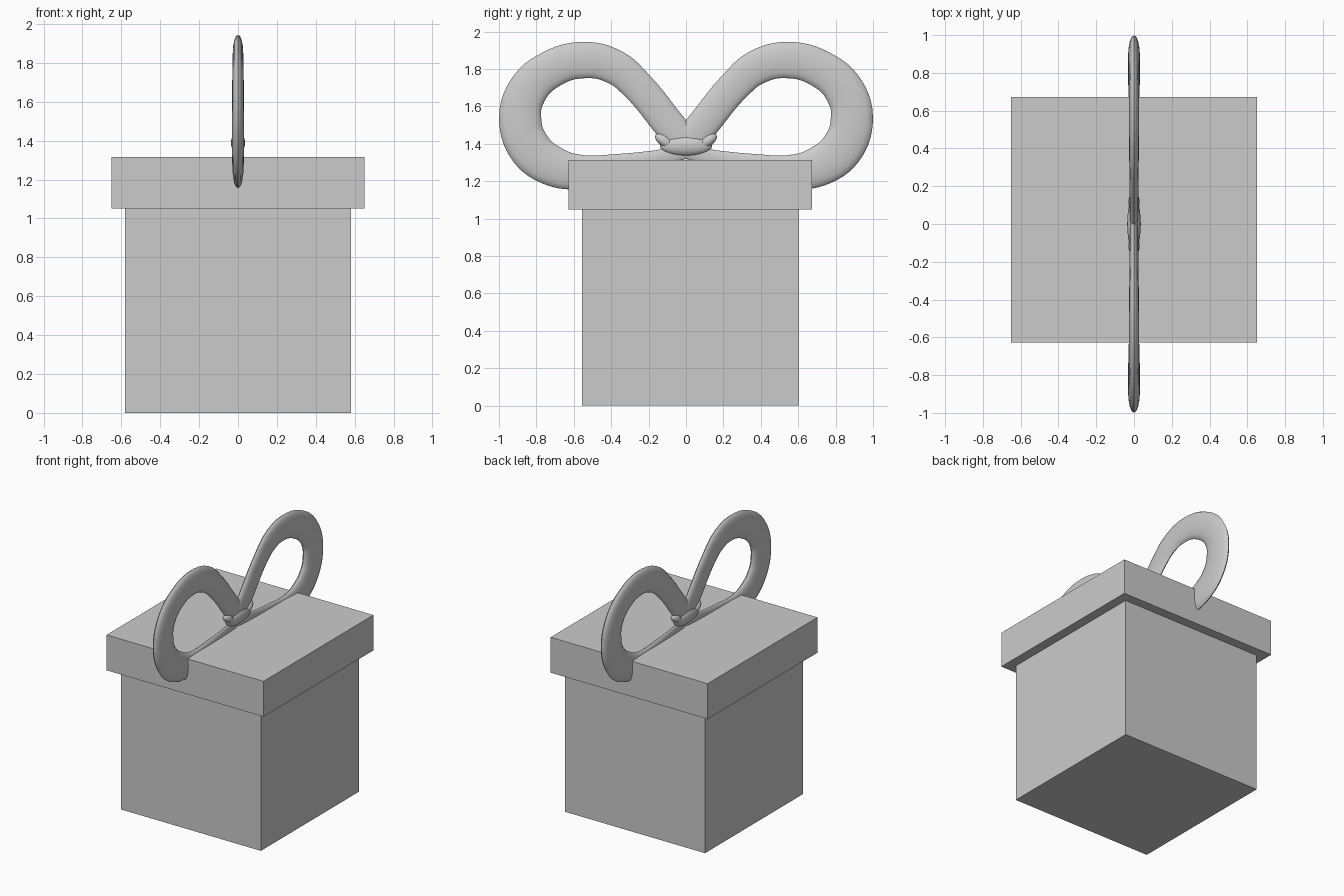
import bpy
from math import radians

if "Cube" in bpy.data.objects:
    bpy.data.objects.remove(bpy.data.objects["Cube"])

BOX_Y = 0.023


def block(name, width, depth, z0, z1):
    bpy.ops.mesh.primitive_cube_add(size=1, location=(0, BOX_Y, (z0 + z1) / 2))
    ob = bpy.context.object
    ob.name = name
    ob.scale = (width, depth, z1 - z0)
    bpy.ops.object.transform_apply(location=False, rotation=False, scale=True)
    return ob


# Gift box and lid
block("box", 1.16, 1.16, 0, 1.05)
block("lid", 1.30, 1.30, 1.05, 1.315)

# Bow loop path: y, z, in-plane half width
LOOP = [(0.0, 1.40, 0.08), (0.075, 1.485, 0.085), (0.26, 1.71, 0.086),
        (0.38, 1.81, 0.092), (0.54, 1.848, 0.097), (0.72, 1.80, 0.10),
        (0.85, 1.68, 0.107), (0.886, 1.52, 0.113), (0.83, 1.37, 0.114),
        (0.72, 1.285, 0.108), (0.58, 1.25, 0.094), (0.38, 1.275, 0.07),
        (0.15, 1.325, 0.042), (0.0, 1.36, 0.04)]


def bow_loop(name, side):
    cu = bpy.data.curves.new(name, 'CURVE')
    cu.dimensions = '3D'
    cu.bevel_depth = 1.0
    cu.bevel_resolution = 6
    cu.resolution_u = 6
    cu.use_fill_caps = True
    sp = cu.splines.new('BEZIER')
    sp.bezier_points.add(len(LOOP) - 1)
    for p, (y, z, r) in zip(sp.bezier_points, LOOP):
        p.co = (0, side * y, z)
        p.radius = r
        p.handle_left_type = p.handle_right_type = 'AUTO'
    ob = bpy.data.objects.new(name, cu)
    bpy.context.collection.objects.link(ob)
    ob.scale.x = 0.28          # flatten the ribbon
    finish(ob, True)


def finish(ob, convert=False):
    bpy.ops.object.select_all(action='DESELECT')
    ob.select_set(True)
    bpy.context.view_layer.objects.active = ob
    if convert:
        bpy.ops.object.convert(target='MESH')
    bpy.ops.object.transform_apply(location=False, rotation=False, scale=True)
    bpy.ops.object.shade_smooth_by_angle(angle=radians(40))


def ellipsoid(name, loc, size, tilt=0):
    bpy.ops.mesh.primitive_uv_sphere_add(segments=24, ring_count=12, radius=1, location=loc)
    ob = bpy.context.object
    ob.name = name
    ob.scale = size
    ob.rotation_euler.x = tilt
    finish(ob)


for label, s in (("back", 1), ("front", -1)):
    bow_loop("bow_loop_" + label, s)
    # Pinched folds beside the knot
    ellipsoid("knot_fold_" + label, (0, s * 0.115, 1.415), (0.03, 0.058, 0.03), s * radians(35))

# Knot in the middle of the bow
ellipsoid("knot", (0, 0, 1.39), (0.036, 0.14, 0.055))
